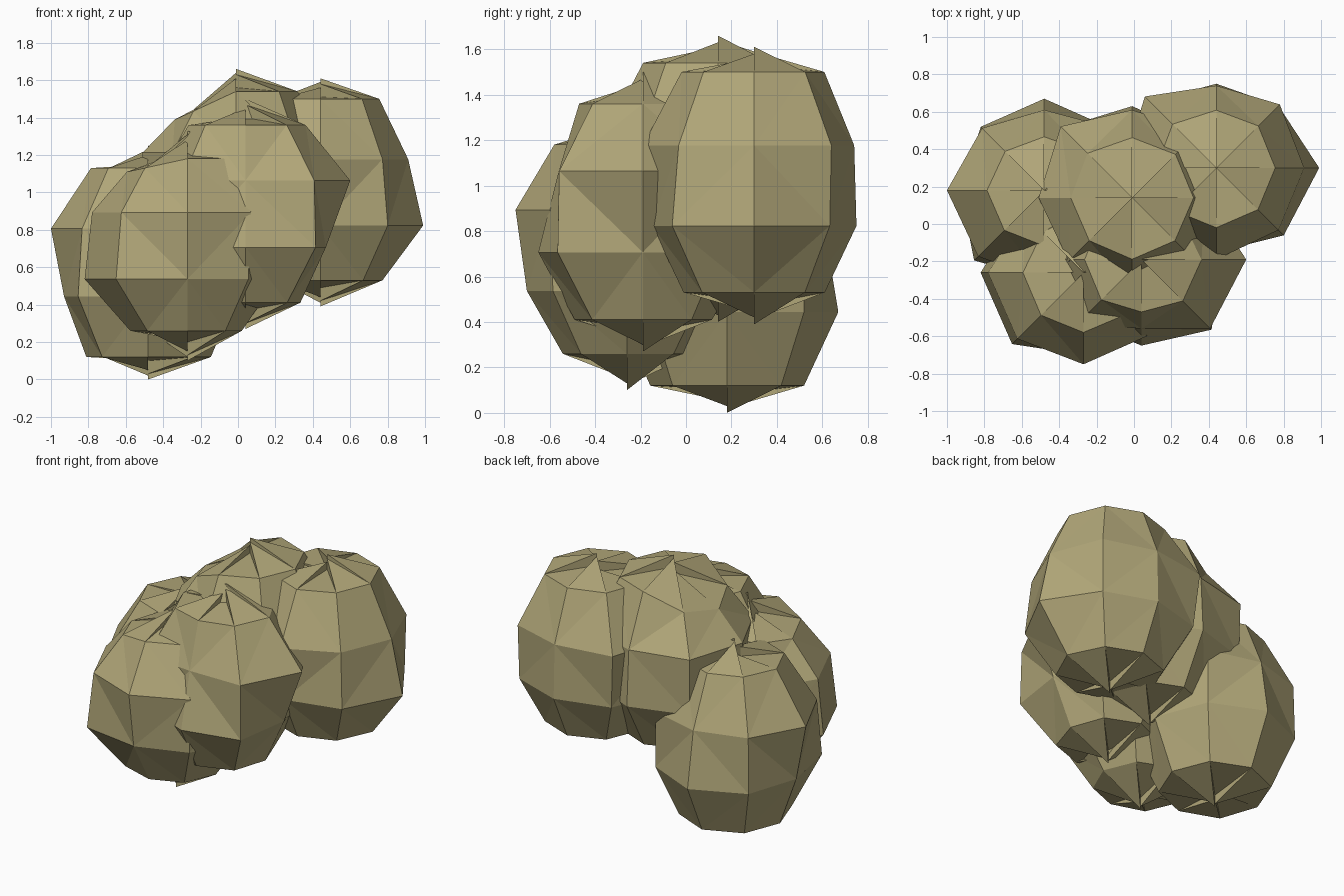
import bpy, bmesh
from math import cos, sin, pi

if "Cube" in bpy.data.objects:
    bpy.data.objects.remove(bpy.data.objects["Cube"])

leaf = bpy.data.materials.new("leaf")
leaf.diffuse_color = (0.44, 0.385, 0.19, 1)
leaf.use_nodes = True
leaf.node_tree.nodes["Principled BSDF"].inputs["Base Color"].default_value = leaf.diffuse_color


def leaf_clump(name, x, y, heights, base_r, lower, upper, crown_r, sag=0.0):
    """Eight-sided lumpy ball: four rings, with jagged fans at both poles.
    heights = pole, base ring, crown ring, pole; sag lowers the crown towards -x."""
    bm = bmesh.new()
    bottom, base_z, crown_z, top = heights
    h = top - bottom
    ring_specs = [(base_z, [(base_r * 2 + r * 0.65) / 3 for r in lower], 0),
                  (bottom + 0.355 * h, lower, 0),
                  (bottom + 0.645 * h, upper, 0),
                  (crown_z, [(crown_r * 2 + r * 0.65) / 3 for r in upper], sag)]
    rings = []
    for z, radii, s in ring_specs:
        rings.append([bm.verts.new((x + r * cos(i * pi / 4), y + r * sin(i * pi / 4),
                                    z - s * max(0, -cos(i * pi / 4))))
                      for i, r in enumerate(radii)])
    for a, b in zip(rings, rings[1:]):
        for i in range(8):
            j = (i + 1) % 8
            bm.faces.new((a[i], a[j], b[j], b[i]))
    # Pole fans whose tips sit at uneven heights, joined by thin upright folds
    for ring, z, inward in ((rings[0], bottom, 1), (rings[-1], top, -1)):
        drops = (0, 0.08, 0.02, 0.10, 0.12, 0.05, 0.10, 0.03)
        tips = [bm.verts.new((x, y, z + inward * d)) for d in drops]
        for i in range(8):
            j = (i + 1) % 8
            fan = (ring[i], ring[j], tips[i])
            bm.faces.new(fan if inward < 0 else fan[::-1])
            bm.faces.new((ring[j], tips[j], tips[i]))
    # Slightly bent quads become flat triangles
    bmesh.ops.triangulate(bm, faces=[f for f in bm.faces if len(f.verts) == 4])
    mesh = bpy.data.meshes.new(name)
    bm.to_mesh(mesh)
    bm.free()
    mesh.materials.append(leaf)
    obj = bpy.data.objects.new(name, mesh)
    bpy.context.collection.objects.link(obj)


# Overlapping foliage clumps: radii run anticlockwise from +x, every 45 degrees
leaf_clump("centre_clump", -0.01, 0.14, (0.40, 0.53, 1.54, 1.66), 0.31,
           (.50, .48, .49, .53, .50, .48, .48, .50),
           (.50, .50, .47, .54, .50, .48, .50, .48), 0.33, 0.15)
leaf_clump("right_clump", 0.44, 0.30, (0.39, 0.53, 1.50, 1.61), 0.32,
           (.55, .47, .45, .50, .50, .50, .45, .51),
           (.47, .48, .44, .54, .50, .50, .49, .47), 0.32)
leaf_clump("front_clump", 0.04, -0.19, (0.27, 0.41, 1.36, 1.50), 0.30,
           (.43, .48, .48, .48, .48, .46, .46, .53),
           (.56, .48, .48, .48, .48, .48, .37, .52), 0.30)
leaf_clump("front_left_clump", -0.27, -0.26, (0.10, 0.26, 1.18, 1.33), 0.28,
           (.48, .48, .48, .48, .55, .54, .44, .46),
           (.48, .48, .48, .44, .51, .50, .49, .48), 0.32, 0.07)
leaf_clump("back_left_clump", -0.48, 0.18, (0.00, 0.12, 1.13, 1.25), 0.35,
           (.47, .48, .49, .48, .45, .53, .48, .48),
           (.48, .48, .43, .47, .52, .50, .48, .48), 0.29)
